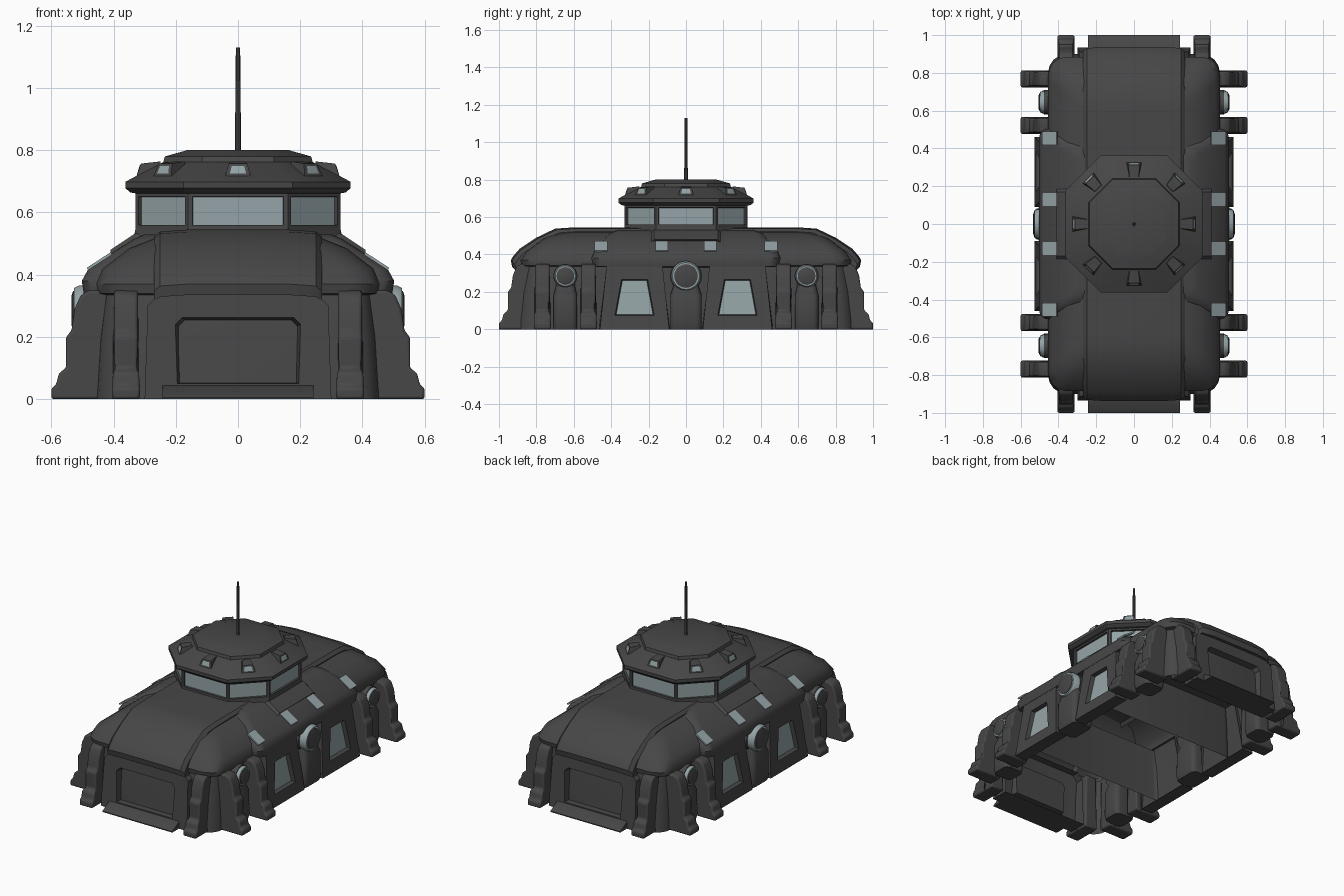
import bpy, bmesh, math
from mathutils import Matrix, Vector

if "Cube" in bpy.data.objects:
    bpy.data.objects.remove(bpy.data.objects["Cube"])

def material(name, c):
    m = bpy.data.materials.new(name)
    m.diffuse_color = (*c, 1)
    m.use_nodes = True
    m.node_tree.nodes["Principled BSDF"].inputs["Base Color"].default_value = m.diffuse_color
    return m

DARK = material("dark_grey", (0.062, 0.062, 0.062))
GLASS = material("pale_blue_glass", (0.30, 0.37, 0.385))

def finish(name, bm, angle=32):
    bmesh.ops.recalc_face_normals(bm, faces=bm.faces)
    me = bpy.data.meshes.new(name)
    bm.to_mesh(me)
    bm.free()
    me.materials.append(DARK)
    me.materials.append(GLASS)
    ob = bpy.data.objects.new(name, me)
    bpy.context.collection.objects.link(ob)
    bpy.ops.object.select_all(action='DESELECT')
    ob.select_set(True)
    bpy.context.view_layer.objects.active = ob
    bpy.ops.object.shade_smooth_by_angle(angle=math.radians(angle))
    return ob

def skin(bm, loops, M=Matrix(), start=True, end=True, mat=0, end_mat=0):
    """Bridge equal-length point loops, optionally capping both ends."""
    rings = [[bm.verts.new(M @ Vector(p)) for p in lp] for lp in loops]
    n = len(rings[0])
    for a, b in zip(rings, rings[1:]):
        for i in range(n):
            j = (i + 1) % n
            bm.faces.new((a[i], a[j], b[j], b[i])).material_index = mat
    if start:
        bm.faces.new(rings[0][::-1]).material_index = mat
    if end:
        bm.faces.new(rings[-1]).material_index = end_mat

def loft(name, loops, copies=(Matrix(),), angle=32, bevel=0, **kw):
    bm = bmesh.new()
    for M in copies:
        skin(bm, loops, M, **kw)
    ob = finish(name, bm, angle)
    if bevel:
        b = ob.modifiers.new("soft_edges", 'BEVEL')
        b.width, b.segments, b.limit_method = bevel, 2, 'ANGLE'
    return ob

def rrect(hx, hy, r, z, n=4):
    pts = []
    for k, (sx, sy) in enumerate(((1, 1), (-1, 1), (-1, -1), (1, -1))):
        for i in range(n + 1):
            a = math.pi / 2 * (k + i / n)
            pts.append((sx * (hx - r) + r * math.cos(a), sy * (hy - r) + r * math.sin(a), z))
    return pts

def octagon(a, z, ratio=0.485):
    h = a * ratio
    return [(a, -h, z), (a, h, z), (h, a, z), (-h, a, z),
            (-a, h, z), (-a, -h, z), (-h, -a, z), (h, -a, z)]

def ring(x, r, z, n=20):
    return [(x, r * math.cos(math.tau * i / n), z + r * math.sin(math.tau * i / n)) for i in range(n)]

def mirror(sx, sy):
    return Matrix.Diagonal((sx, sy, 1, 1))

QUAD = [mirror(sx, sy) for sx in (1, -1) for sy in (1, -1)]
SIDES = [mirror(1, 1), mirror(-1, 1)]
ENDS = [mirror(1, 1), mirror(1, -1)]

# Long hull shell, open underneath
loft("hull_shell", [rrect(*p) for p in (
    (0.455, 0.90, 0.10, 0), (0.445, 0.885, 0.10, 0.2), (0.43, 0.865, 0.10, 0.335),
    (0.45, 0.88, 0.10, 0.34), (0.455, 0.885, 0.10, 0.37), (0.435, 0.85, 0.10, 0.42),
    (0.35, 0.76, 0.09, 0.485), (0.25, 0.67, 0.08, 0.525))], start=False, angle=40)

# Wider middle section, its lower walls forming the inner bulkheads
loft("middle_shell", [rrect(*p) for p in (
    (0.475, 0.33, 0.05, 0), (0.465, 0.33, 0.05, 0.33), (0.495, 0.495, 0.05, 0.335),
    (0.502, 0.505, 0.05, 0.38), (0.48, 0.49, 0.05, 0.42), (0.34, 0.41, 0.04, 0.512),
    (0.30, 0.36, 0.04, 0.53))], start=False, angle=40)

# Cross collar under the turret
half = [(0.39, 0.46), (0.41, 0.48), (0.335, 0.53), (0.30, 0.54)]
section = half + [(-x, z) for x, z in half[::-1]]
loft("roof_collar", [[(x, y, z if z < 0.47 else z - d) for x, z in section]
     for y, d in ((-0.19, 0.02), (-0.17, 0), (0.17, 0), (0.19, 0.02))])

# Raised spine running down over each end
nose = [(0.90, 0.335), (0.93, 0.335), (0.937, 0.37), (0.925, 0.39), (0.89, 0.43), (0.80, 0.49),
        (0.70, 0.538), (0.60, 0.545), (0.15, 0.545), (0.15, 0.50), (0.65, 0.50), (0.85, 0.40)]
loft("end_spine", [[(x, y - d, z - d) for y, z in nose] for x, d in
     ((-0.27, 0.022), (-0.25, 0.006), (-0.16, 0), (0.16, 0), (0.25, 0.006), (0.27, 0.022))], ENDS)

# Door surrounds with recessed doors
def door_loop(wb, wt, z0, z1, yb, yt):
    c = (z1 - z0) * 0.1
    zy = lambda z: yb + (yt - yb) * (z - z0) / (z1 - z0)
    return [(x, zy(z), z) for x, z in ((-wb, z0), (wb, z0), (wt + c * 0.3, z1 - c), (wt - c * 0.7, z1),
                                       (c * 0.7 - wt, z1), (-wt - c * 0.3, z1 - c))]
loft("door_surround", [door_loop(0.30, 0.28, 0, 0.335, 0.82, 0.82), door_loop(0.30, 0.28, 0, 0.335, 0.935, 0.91),
     door_loop(0.195, 0.195, 0.05, 0.262, 0.931, 0.916), door_loop(0.18, 0.18, 0.055, 0.252, 0.86, 0.86)],
     ENDS, start=False, angle=20)
loft("door_ramp", [[(x, 0.90, 0), (x, 1.0, 0), (x, 1.0, 0.006), (x, 0.93, 0.045), (x, 0.90, 0.045)]
     for x in (-0.243, 0.243)], ENDS)

# Window bays: sloped frames with recessed glass
def bay(yb, yt, z0, z1, inset):
    return [(0.527 - 0.1 * z - inset, 0.275 + y, z) for y, z in
            ((-yb, z0), (yb, z0), (yt, z1), (-yt, z1))]
loft("window_bay", [bay(0.19, 0.15, 0, 0.335, 0.08), bay(0.185, 0.15, 0, 0.335, 0),
     bay(0.105, 0.07, 0.075, 0.265, 0), bay(0.098, 0.065, 0.08, 0.26, 0.025)],
     QUAD, start=False, end_mat=1, angle=20)

# Buttress legs along the sides and at the ends
leg = [(0.42, 0), (0.60, 0), (0.60, 0.035), (0.585, 0.045), (0.575, 0.085), (0.552, 0.10),
       (0.553, 0.20), (0.535, 0.22), (0.525, 0.29), (0.505, 0.335), (0.48, 0.35), (0.42, 0.35)]
leg_loops = [[(x, w * (1 if z < 0.09 else 0.85), z) for x, z in leg] for w in (-0.045, 0.045)]
spots = [m @ Matrix.Translation((0, y, 0)) for m in QUAD for y in (0.522, 0.768)]
loft("side_leg", leg_loops, spots, bevel=0.012)
turn = Matrix.Rotation(math.pi / 2, 4, 'Z')
loft("end_leg", leg_loops, [m @ Matrix.Translation((0.36, 0.40, 0)) @ turn for m in QUAD], bevel=0.012)

# Round side vents standing on columns
def vents(name, copies, reach, r, foot, hood):
    loft(name + "_column", [[(x + reach - 0.07, y, z) for x, y, z in rrect(hx, hy, 0.03, z0)]
         for hx, hy, z0 in ((0.065, r * 1.05, foot), (0.075, r * 1.05, foot + 0.03), (0.072, r * 1.05, 0.18),
                            (0.055, r * 0.85, 0.23), (0.05, r * 0.8, 0.30))], copies, angle=40)
    loft(name + "_rim", [ring(reach - 0.10, r, 0.285), ring(reach - 0.015, r, 0.285),
         ring(reach, r * 0.9, 0.285), ring(reach, r * 0.78, 0.285)], copies, mat=1, end_mat=1)
    loft(name + "_cap", [ring(reach - 0.02, r * 0.79, 0.285), ring(reach + 0.003, r * 0.79, 0.285),
         ring(reach + 0.008, r * 0.6, 0.285)], copies)
    loft(name + "_hood", [ring(reach - 0.12, r * 1.08, 0.285), ring(reach - hood, r * 1.08, 0.285)], copies)

vents("middle_vent", SIDES, 0.527, 0.08, 0.0, 0.045)
vents("corner_vent", [m @ Matrix.Translation((0, 0.645, 0)) for m in QUAD], 0.497, 0.06, 0.0, 0.02)

# Pale lamp plates on the roof shoulders
bm = bmesh.new()
for y in (0.455, 0.13):
    tilt = Matrix.Translation((0.445, y, 0.443)) @ Matrix.Rotation(math.radians(33), 4, 'Y')
    plate = [[(sx * 0.046, sy * 0.034, h) for sx, sy in ((-1, -1), (1, -1), (1, 1), (-1, 1))]
             for h in (-0.004, 0.005)]
    for m in QUAD:
        skin(bm, plate, m @ tilt, mat=1, end_mat=1)
finish("shoulder_lamps", bm)

# Turret with inset windows on all eight faces
bm = bmesh.new()
skin(bm, [octagon(a, z) for a, z in ((0.32, 0.50), (0.335, 0.52), (0.33, 0.545), (0.33, 0.665))],
     start=False, end=False)
bmesh.ops.recalc_face_normals(bm, faces=bm.faces)
band = [f for f in bm.faces if 0.59 < f.calc_center_median().z < 0.62]
bmesh.ops.inset_individual(bm, faces=band, thickness=0.02, depth=0)
bmesh.ops.inset_individual(bm, faces=band, thickness=0.002, depth=-0.012)
for f in band:
    f.material_index = 1
finish("turret_walls", bm, 20)

loft("turret_roof", [octagon(a, z) for a, z in (
    (0.32, 0.66), (0.345, 0.664), (0.362, 0.678), (0.362, 0.698), (0.345, 0.708),
    (0.24, 0.762), (0.235, 0.78), (0.175, 0.797), (0.165, 0.80))], angle=25)

# Roof lamps around the turret
bm = bmesh.new()
for k in range(8):
    M = Matrix.Rotation(k * math.pi / 4, 4, 'Z') @ Matrix.Translation((0.018 * (k % 2), 0, 0))
    skin(bm, [[(r0, -w0, z0), (r0, w0, z0), (r1, w1, z1), (r1, -w1, z1)] for r0, w0, z0, r1, w1, z1 in (
        (0.245, 0.028, 0.74, 0.25, 0.024, 0.764), (0.327, 0.042, 0.712, 0.312, 0.03, 0.757),
        (0.324, 0.026, 0.725, 0.316, 0.02, 0.75))], M, end_mat=1)
finish("turret_lamps", bm, 20)

# Antenna
loft("antenna", [[(r * math.cos(math.tau * i / 8), r * math.sin(math.tau * i / 8), z) for i in range(8)]
     for r, z in ((0.01, 0.79), (0.007, 1.13))])
